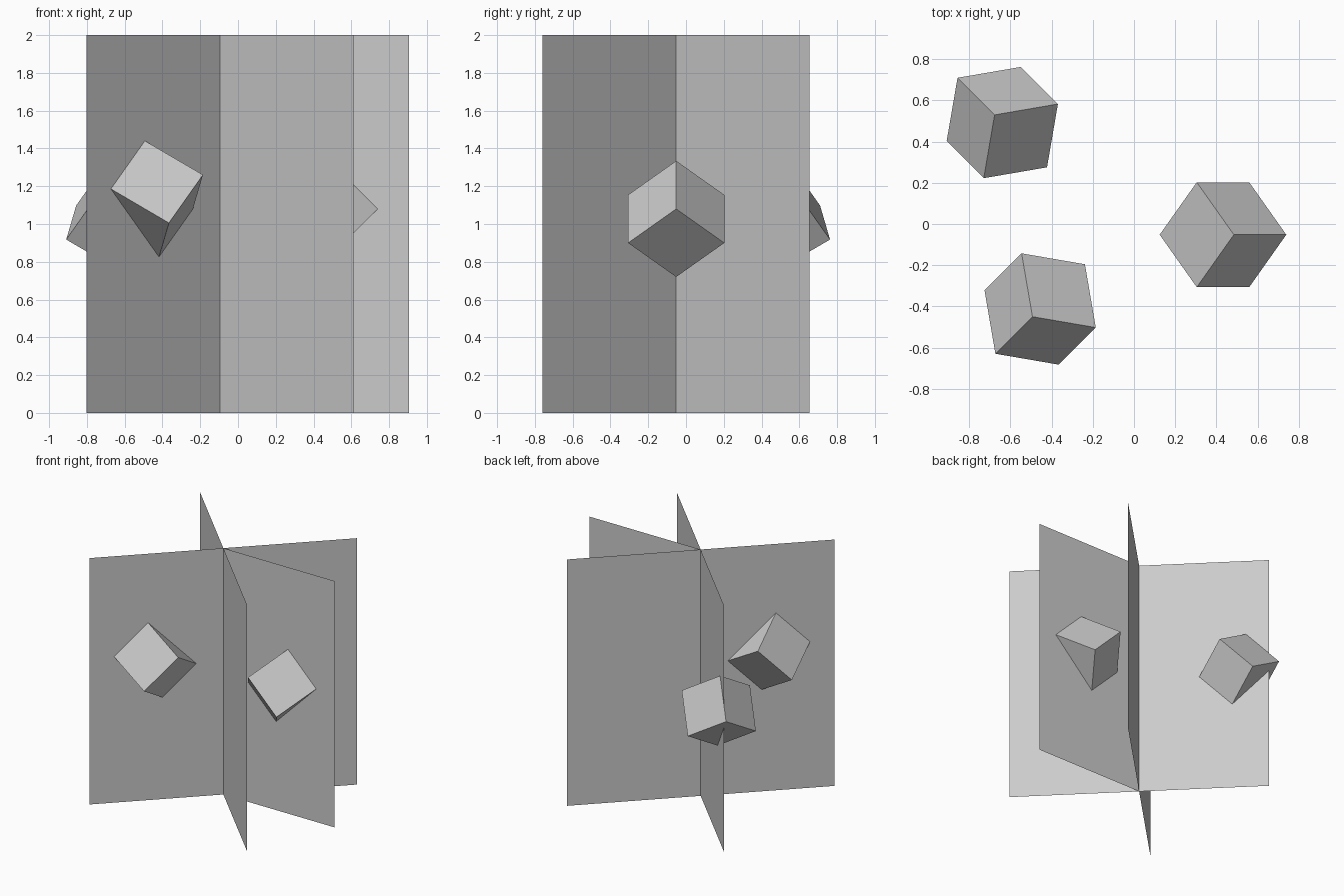
import bpy
from math import radians, cos, sin, pi
from mathutils import Matrix, Vector

if "Cube" in bpy.data.objects:
    bpy.data.objects.remove(bpy.data.objects["Cube"])

AXIS = Vector((-0.095, -0.052, 0))   # vertical line shared by all panels
EDGE = 0.36


def panel(name, angle, start, end):
    """Flat upright panel, 2 units tall, running radially from start to end."""
    d = Vector((cos(radians(angle)), sin(radians(angle)), 0))
    a, b = AXIS + d * start, AXIS + d * end
    up = Vector((0, 0, 2))
    mesh = bpy.data.meshes.new(name)
    mesh.from_pydata([a, b, b + up, a + up], [], [(0, 1, 2, 3)])
    bpy.context.collection.objects.link(bpy.data.objects.new(name, mesh))


def tilted_cube(name, angle, radius, z):
    """Cube rolled and pitched 45 degrees, then swung around the axis."""
    bpy.ops.mesh.primitive_cube_add(size=EDGE)
    ob = bpy.context.object
    ob.name = name
    swing = Matrix.Rotation(radians(angle), 4, 'Z')
    tilt = Matrix.Rotation(pi / 4, 4, 'Y') @ Matrix.Rotation(pi / 4, 4, 'X')
    ob.matrix_world = (Matrix.Translation(AXIS) @ swing
                       @ Matrix.Translation((radius, 0, z)) @ tilt)


# Crossing panels: two full diagonals and one half panel
panel("diagonal_panel_a", -45, -1, 1)
panel("diagonal_panel_b", 45, -1, 1)
panel("side_panel", 0, 0, 1)

# Tilted cubes around the panels
tilted_cube("cube_right", 0, 0.527, 1.027)
tilted_cube("cube_back_left", 135, 0.77, 1.045)
tilted_cube("cube_front_left", 225, 0.51, 1.133)
